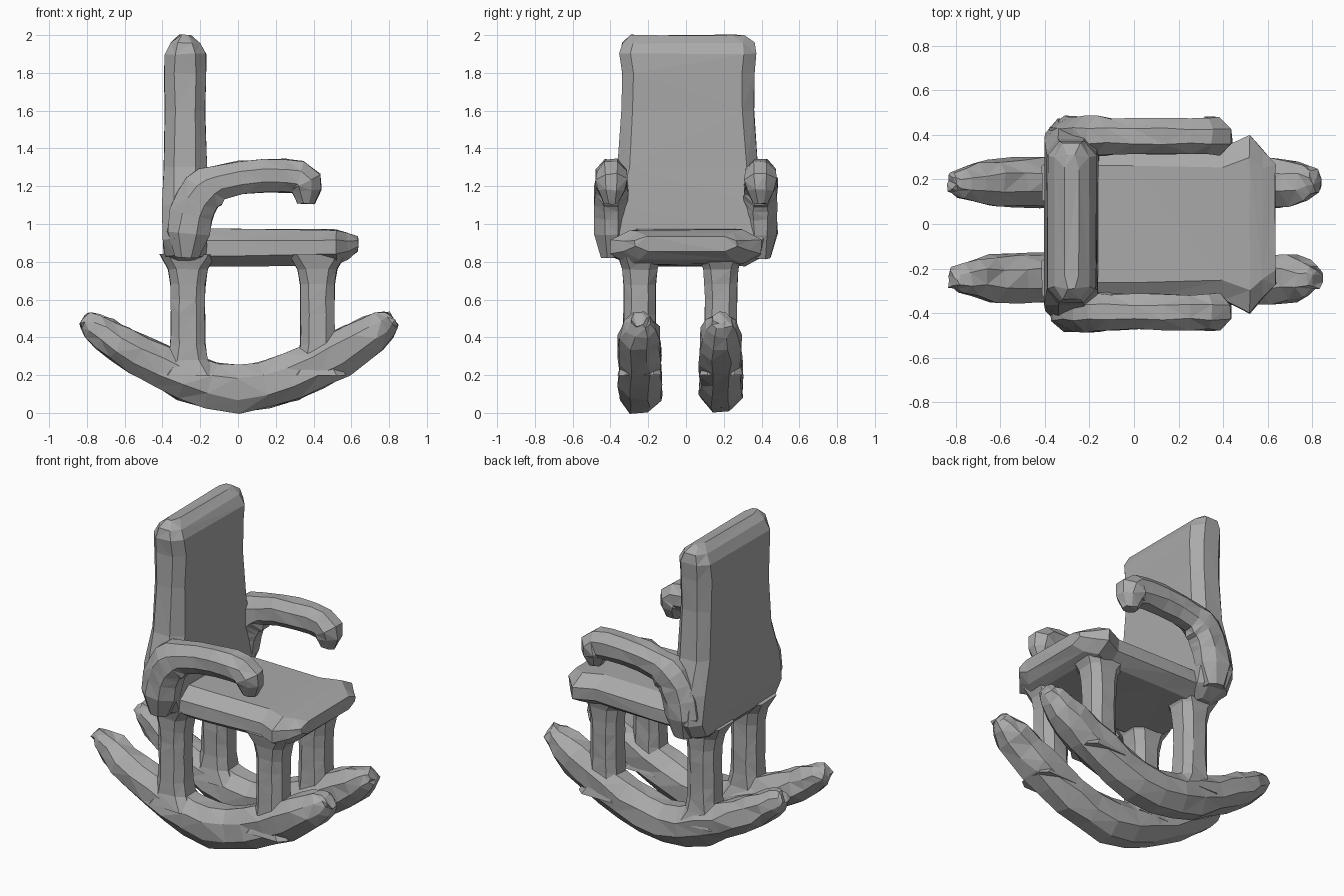
import bpy, bmesh, math, random
from mathutils import Vector
from mathutils.geometry import interpolate_bezier

random.seed(4)
default_cube = bpy.data.objects.get("Cube")
if default_cube:
    bpy.data.objects.remove(default_cube)

shade = 0.4
grey = bpy.data.materials.new("plain grey")
grey.use_nodes = True
grey.diffuse_color = (shade, shade, shade, 1)
grey.node_tree.nodes["Principled BSDF"].inputs["Base Color"].default_value = grey.diffuse_color


def loft(name, rings, rough):
    """Skin a row of equal rings, cap the ends and roughen slightly."""
    bm = bmesh.new()
    rows = [[bm.verts.new(point) for point in ring] for ring in rings]
    for lower, upper in zip(rows, rows[1:]):
        for i in range(len(lower)):
            bm.faces.new((lower[i - 1], lower[i], upper[i], upper[i - 1]))
    bm.faces.new(rows[0])
    bm.faces.new(rows[-1])
    for vert in bm.verts:
        vert.co += Vector([random.uniform(-rough, rough) for axis in "xyz"])
    bmesh.ops.triangulate(bm, faces=bm.faces[:])
    bmesh.ops.recalc_face_normals(bm, faces=bm.faces[:])
    mesh = bpy.data.meshes.new(name)
    bm.to_mesh(mesh)
    bm.free()
    mesh.materials.append(grey)
    bpy.context.collection.objects.link(bpy.data.objects.new(name, mesh))


def tube(name, centres, radii, half_width, rough):
    """Eight-sided bar swept along centres lying in an upright plane."""
    rings = []
    last = len(centres) - 1
    for i, (centre, radius) in enumerate(zip(centres, radii)):
        along = centres[min(i + 1, last)] - centres[max(i - 1, 0)]
        normal = Vector((-along.z, 0, along.x)).normalized()
        side = Vector((0, half_width * min(1, 1.15 * radius / max(radii)), 0))
        angles = [math.pi * (k + 0.5) / 4 for k in range(8)]
        rings.append([centre + (side * math.cos(a) + normal * radius * math.sin(a)) * 1.06
                      for a in angles])
    loft(name, rings, rough)


def chamfered(u, v, half_u, half_v, cut_u, cut_v):
    """Outline of a rectangle with its four corners cut off."""
    quarter = [(half_u, half_v - cut_v), (half_u - cut_u, half_v)]
    outline = []
    for su, sv in ((1, 1), (-1, 1), (-1, -1), (1, -1)):
        corner = quarter if su == sv else quarter[::-1]
        outline += [(u + su * a, v + sv * b) for a, b in corner]
    return outline


def rocker(name, y):
    """Curved runner with blunt upturned ends, a little thinner at the back."""
    steps = [math.sin(math.pi * i / 18) for i in range(-9, 10)]
    centres, radii = [], []
    for step in steps:
        x = 0.82 * step
        centres.append(Vector((x, y, 0.125 + 0.51 * abs(x) ** 1.6)))
        taper = math.sqrt(1.1 - abs(step) ** 6)
        radii.append(0.12 * taper * (0.87 if x < -0.4 else 1))
    tube(name, centres, radii, 0.113, 0.01)


def leg(name, x, y):
    """Square post with cut corners that flares at both ends."""
    rings = []
    for i in range(9):
        flare = 0.06 * abs(i / 4 - 1) ** 5
        outline = chamfered(x, y, 0.09 + flare, 0.085 + flare / 2, 0.045, 0.04)
        rings.append([(u, v, 0.2 + 0.08 * i) for u, v in outline])
    loft(name, rings, 0.003)


# Runners and legs
for side, y in (("left", -0.245), ("right", 0.185)):
    rocker(side + "_rocker", y)
    leg(side + "_back_leg", -0.265, y)
    leg(side + "_front_leg", 0.42, y)

# Seat: position, half height and half width, with pointed front corners
rings = []
for x, half_height, half_width in ((-0.3, 0.1, 0.35), (0, 0.1, 0.35), (0.4, 0.095, 0.34),
                                   (0.52, 0.09, 0.4), (0.58, 0.07, 0.33), (0.635, 0.04, 0.27)):
    middle = 0.875 + (0.1 - half_height) / 3
    outline = chamfered(0, middle, half_width, half_height, half_width / 4, half_height * 0.6)
    rings.append([(x, y, z) for y, z in outline])
loft("seat", rings, 0.004)

# Backrest: height, half depth and half width, broad at the foot
rings = []
for z, half_depth, half_width in ((0.78, 0.06, 0.3), (0.83, 0.11, 0.41), (0.92, 0.12, 0.46),
                                  (1.1, 0.12, 0.43), (1.3, 0.115, 0.37), (1.6, 0.105, 0.35),
                                  (1.8, 0.11, 0.35), (1.9, 0.11, 0.36), (1.96, 0.08, 0.35),
                                  (2, 0.035, 0.3)):
    outline = chamfered(-0.28, 0.01, half_depth, half_width, half_depth / 2, 0.06)
    rings.append([(x, y, z) for x, y in outline])
loft("backrest", rings, 0.004)

# Armrests: rise from the foot of the back, sweep forward, hook down at the hand
for side, y in (("left", -0.395), ("right", 0.395)):
    foot, shoulder, wrist, hand = [Vector((x, y, z)) for x, z in (
        (-0.27, 0.82), (-0.1, 1.22), (0.25, 1.255), (0.36, 1.11))]
    rise = interpolate_bezier(foot, foot + Vector((0, 0, 0.3)),
                              shoulder - Vector((0.1, 0, 0.04)), shoulder, 7)
    reach = interpolate_bezier(shoulder, shoulder + Vector((0.1, 0, 0.04)),
                               wrist - Vector((0.1, 0, 0)), wrist, 4)
    hook = interpolate_bezier(wrist, wrist + Vector((0.13, 0, 0)),
                              hand + Vector((0, 0, 0.1)), hand, 5)
    centres = rise + reach[1:] + hook[1:]
    radii = [0.06] + [0.115] * 5 + [0.09] * 5 + [0.095, 0.08, 0.045]
    tube(side + "_armrest", centres, radii, 0.09, 0.005)
